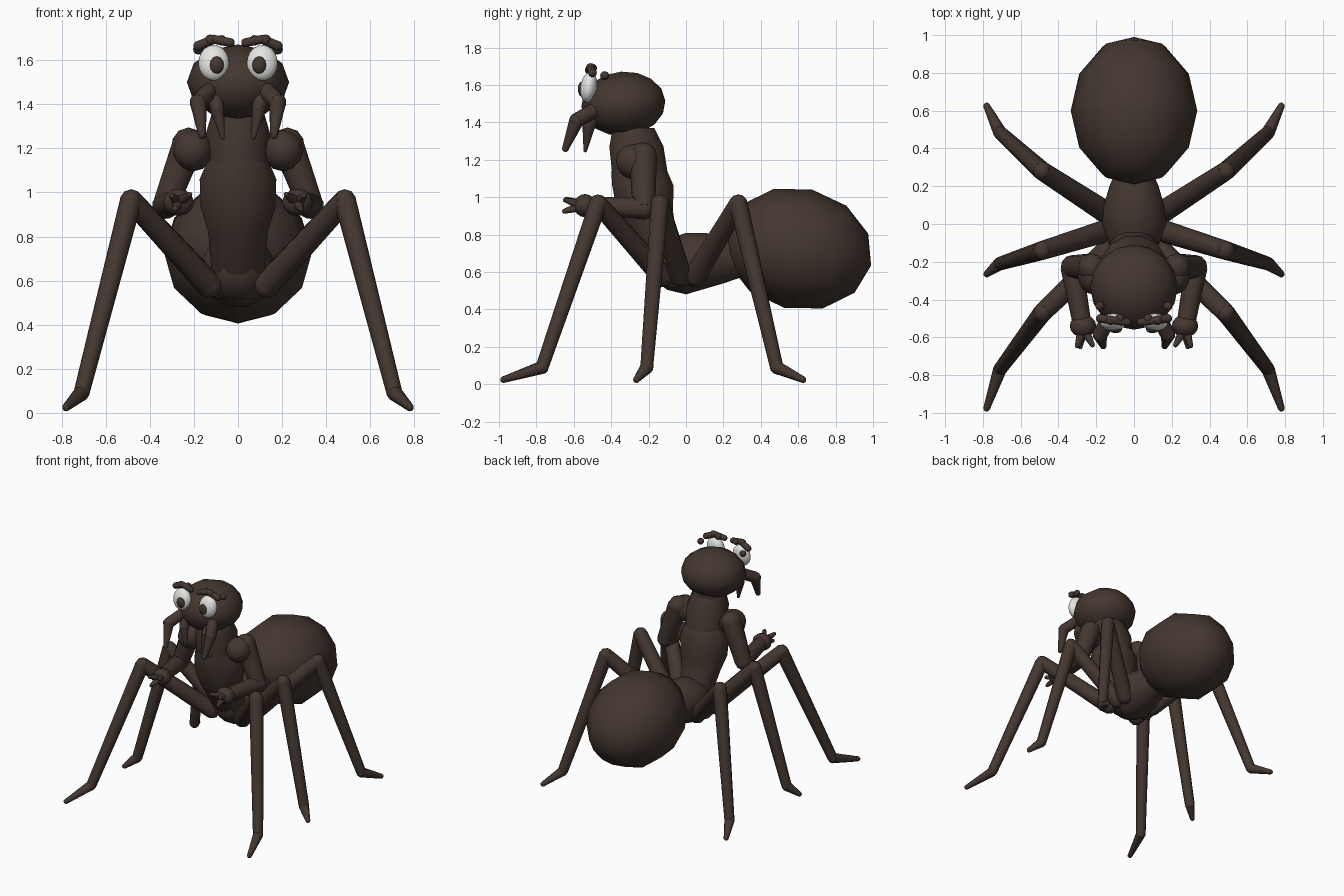
import bpy, bmesh, math
from mathutils import Vector, Matrix

if "Cube" in bpy.data.objects:
    bpy.data.objects.remove(bpy.data.objects["Cube"])


def material(name, rgb):
    m = bpy.data.materials.new(name)
    m.diffuse_color = (*rgb, 1)
    m.use_nodes = True
    m.node_tree.nodes["Principled BSDF"].inputs["Base Color"].default_value = m.diffuse_color
    return m


BROWN = material("dark brown", (0.058, 0.038, 0.029))
WHITE = material("eye white", (0.78, 0.78, 0.76))


def finish(name, bm, mat=BROWN, angle=60):
    bmesh.ops.recalc_face_normals(bm, faces=bm.faces)
    me = bpy.data.meshes.new(name)
    bm.to_mesh(me)
    bm.free()
    me.materials.append(mat)
    ob = bpy.data.objects.new(name, me)
    bpy.context.collection.objects.link(ob)
    bpy.ops.object.select_all(action='DESELECT')
    ob.select_set(True)
    bpy.context.view_layer.objects.active = ob
    bpy.ops.object.shade_smooth_by_angle(angle=math.radians(angle))
    return ob


def add_ball(bm, c, r, tilt=0, seg=12, rings=8):
    # ellipsoid with its poles along y, tilted about x
    r = Vector((r, r, r)) if isinstance(r, (int, float)) else Vector(r)
    mat = (Matrix.Translation(c) @ Matrix.Rotation(math.radians(tilt), 4, 'X')
           @ Matrix.Diagonal((*r, 1)) @ Matrix.Rotation(math.pi / 2, 4, 'X'))
    bmesh.ops.create_uvsphere(bm, u_segments=seg, v_segments=rings, radius=1, matrix=mat)


def ball(name, c, r, tilt=0, mat=BROWN, seg=12, rings=8):
    bm = bmesh.new()
    add_ball(bm, c, r, tilt, seg, rings)
    return finish(name, bm, mat)


def skin(bm, rings):
    loops = [[bm.verts.new(p) for p in ring] for ring in rings]
    n = len(loops[0])
    for a, b in zip(loops, loops[1:]):
        for i in range(n):
            bm.faces.new((a[i], a[(i + 1) % n], b[(i + 1) % n], b[i]))
    bm.faces.new(loops[0])
    bm.faces.new(loops[-1])


def add_limb(bm, pts, radii, n=10):
    # tapered segments with round joints
    pts = [Vector(p) for p in pts]
    for a, b, ra, rb in zip(pts, pts[1:], radii, radii[1:]):
        q = (b - a).to_track_quat('Z', 'Y')
        skin(bm, [[p + q @ Vector((r * math.cos(t), r * math.sin(t), 0))
                   for t in (math.tau * i / n for i in range(n))]
                  for p, r in ((a, ra), (b, rb))])
    for p, r in zip(pts, radii):
        add_ball(bm, p, r, seg=n, rings=6)


def limb(name, pts, radii, s):
    bm = bmesh.new()
    add_limb(bm, [(x * s, y, z) for x, y, z in pts], radii)
    return finish(name, bm)


def loft(name, sections, axis, n=12):
    # elliptical sections (y, z, rx, r) stacked upward or along y
    bm = bmesh.new()
    rings = []
    for y, z, rx, r in sections:
        ring = []
        for i in range(n):
            t = math.tau * (i + 0.5) / n
            u, v = rx * math.cos(t), r * math.sin(t)
            ring.append((u, y + v, z) if axis == 'Z' else (u, y, z + v))
        rings.append(ring)
    skin(bm, rings)
    return finish(name, bm)


# Body
ball("abdomen", (0, 0.6, 0.725), (0.335, 0.4, 0.325), -13, rings=6)
loft("thorax", [(-0.2, 0.66, 0.07, 0.08), (-0.1, 0.64, 0.14, 0.14), (0, 0.645, 0.175, 0.17),
                (0.1, 0.66, 0.165, 0.155), (0.2, 0.665, 0.135, 0.13), (0.3, 0.67, 0.09, 0.1)], 'Y')
loft("torso", [(-0.03, 0.52, 0.1, 0.1), (-0.1, 0.65, 0.125, 0.12), (-0.19, 0.82, 0.14, 0.14),
               (-0.22, 0.93, 0.175, 0.155), (-0.23, 1.06, 0.18, 0.17),
               (-0.25, 1.14, 0.145, 0.155)], 'Z')
loft("chest", [(-0.24, 1.08, 0.14, 0.155), (-0.265, 1.27, 0.15, 0.15),
               (-0.28, 1.37, 0.12, 0.115)], 'Z')

# Head
ball("head", (0, -0.335, 1.5), (0.232, 0.225, 0.172), 4, rings=8)

for s, side in ((-1, "left"), (1, "right")):
    # Eyes and brows
    ball(side + "_eye", (0.11 * s, -0.52, 1.588), (0.07, 0.045, 0.082), -8, WHITE, 20, 12)
    ball(side + "_pupil", (0.097 * s, -0.558, 1.578), (0.033, 0.02, 0.04))
    limb(side + "_brow", [(0.035, -0.52, 1.68), (0.11, -0.51, 1.695), (0.18, -0.5, 1.665)],
         [0.021, 0.021, 0.023], s)
    ball(side + "_brow_bead", (0.075 * s, -0.5, 1.69), 0.024)
    ball(side + "_brow_peak", (0.125 * s, -0.51, 1.692), 0.025)
    ball(side + "_brow_end", (0.18 * s, -0.435, 1.65), 0.024)

    # Mouth parts
    limb(side + "_outer_mandible", [(0.12, -0.48, 1.47), (0.18, -0.585, 1.41), (0.163, -0.645, 1.26)],
         [0.04, 0.04, 0.018], s)
    limb(side + "_inner_mandible", [(0.11, -0.48, 1.46), (0.095, -0.52, 1.38), (0.07, -0.538, 1.25)],
         [0.035, 0.034, 0.01], s)

    # Arms
    ball(side + "_shoulder", (0.205 * s, -0.275, 1.19), (0.092, 0.1, 0.095))
    limb(side + "_arm", [(0.225, -0.23, 1.22), (0.33, -0.225, 0.94), (0.28, -0.5, 0.955)],
         [0.075, 0.06, 0.05], s)
    ball(side + "_hand", (0.27 * s, -0.54, 0.955), (0.07, 0.06, 0.062))
    bm = bmesh.new()
    for x, y, z in ((0.22, -0.64, 0.99), (0.285, -0.65, 0.925), (0.3, -0.645, 0.985)):
        add_limb(bm, [(0.27 * s, -0.55, 0.955), (x * s, y, z)], [0.03, 0.013], 8)
    finish(side + "_fingers", bm)

    # Legs: hip, knee, ankle and toe along y
    for name, hip, knee, ankle, toe in (("front", -0.13, -0.47, -0.77, -0.975),
                                        ("middle", -0.03, -0.14, -0.21, -0.265),
                                        ("back", 0.05, 0.28, 0.485, 0.625)):
        limb(f"{side}_{name}_leg",
             [(0.13, hip, 0.58), (0.485, knee, 0.965), (0.71, ankle, 0.09), (0.78, toe, 0.025)],
             [0.06, 0.05, 0.036, 0.018], s)
